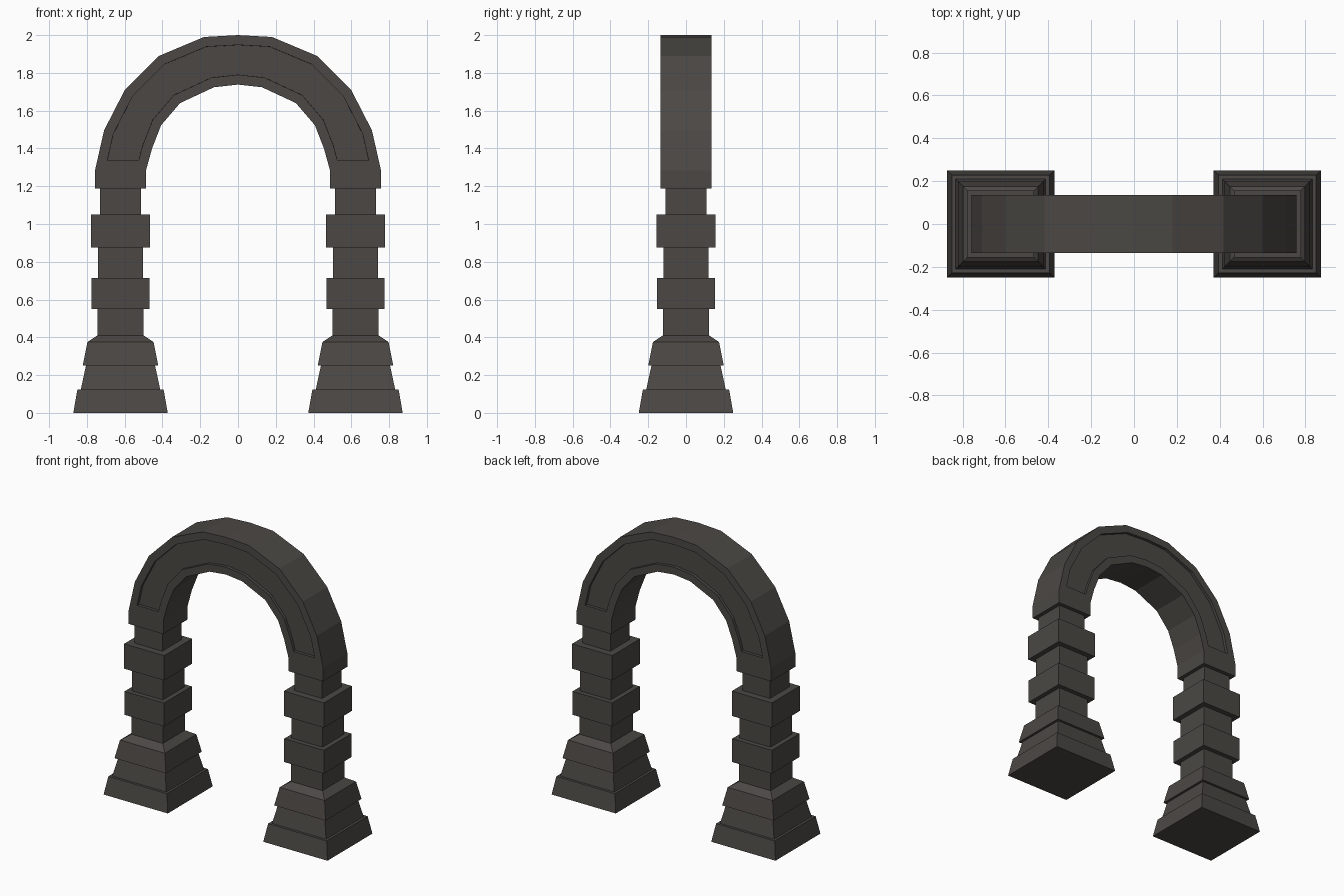
import bpy, bmesh

if "Cube" in bpy.data.objects:
    bpy.data.objects.remove(bpy.data.objects["Cube"])

stone = bpy.data.materials.new("dark_stone")
stone.diffuse_color = (0.07, 0.064, 0.058, 1)
stone.use_nodes = True
stone.node_tree.nodes["Principled BSDF"].inputs["Base Color"].default_value = stone.diffuse_color


def finish(bm, name):
    bmesh.ops.recalc_face_normals(bm, faces=bm.faces)
    mesh = bpy.data.meshes.new(name)
    bm.to_mesh(mesh)
    bm.free()
    mesh.materials.append(stone)
    obj = bpy.data.objects.new(name, mesh)
    bpy.context.collection.objects.link(obj)
    return obj


def square_column(name, cx, profile):
    """Stack square rings given as (half width, z) and cap both ends."""
    bm = bmesh.new()
    rings = [[bm.verts.new((cx + sx * h, sy * h, z))
              for sx, sy in ((-1, -1), (1, -1), (1, 1), (-1, 1))]
             for h, z in profile]
    for a, b in zip(rings, rings[1:]):
        for i in range(4):
            j = (i + 1) % 4
            bm.faces.new((a[i], a[j], b[j], b[i]))
    bm.faces.new(rings[0][::-1])
    bm.faces.new(rings[-1])
    return finish(bm, name)


# Stepped plinths and banded shafts
plinth = [(0.25, 0), (0.228, 0.125), (0.21, 0.125), (0.183, 0.25),
          (0.2, 0.25), (0.175, 0.375), (0.122, 0.41)]
shaft = [(0.122, 0.41), (0.122, 0.55), (0.154, 0.55), (0.154, 0.715),
         (0.12, 0.715), (0.12, 0.875), (0.156, 0.875), (0.156, 1.05),
         (0.108, 1.05), (0.108, 1.188)]
for side, x in (("left", -0.622), ("right", 0.622)):
    square_column(side + "_column", x, plinth + shaft[1:])

# Arch: outer and inner outlines of the right half, foot to crown
outer = [(0.757, 1.188), (0.757, 1.284), (0.709, 1.496), (0.60, 1.708),
         (0.418, 1.89), (0.18, 1.99), (0, 2.0)]
inner = [(0.487, 1.188), (0.487, 1.284), (0.455, 1.40), (0.407, 1.523),
         (0.307, 1.64), (0.127, 1.724), (0, 1.738)]


def mirrored(pts):
    return pts + [(-x, z) for x, z in pts[-2::-1]]


bm = bmesh.new()
depth = 0.135
stations = []
for (ox, oz), (ix, iz) in zip(mirrored(outer), mirrored(inner)):
    stations.append([bm.verts.new(p) for p in (
        (ox, -depth, oz), (ix, -depth, iz), (ix, depth, iz), (ox, depth, oz))])
fronts, backs = [], []
for k, (a, b) in enumerate(zip(stations, stations[1:])):
    faces = [bm.faces.new((a[i], a[(i + 1) % 4], b[(i + 1) % 4], b[i]))
             for i in range(4)]
    if 0 < k < len(stations) - 2:
        fronts.append(faces[0])
        backs.append(faces[2])
bm.faces.new(stations[0])
bm.faces.new(stations[-1][::-1])
bmesh.ops.recalc_face_normals(bm, faces=bm.faces)

# Sunken panel on the front and back of the arch
for panel in (fronts, backs):
    bmesh.ops.inset_region(bm, faces=panel, thickness=0.052, use_even_offset=True)
    bmesh.ops.inset_region(bm, faces=panel, thickness=0.0005, depth=-0.02,
                           use_even_offset=True)
finish(bm, "arch")
